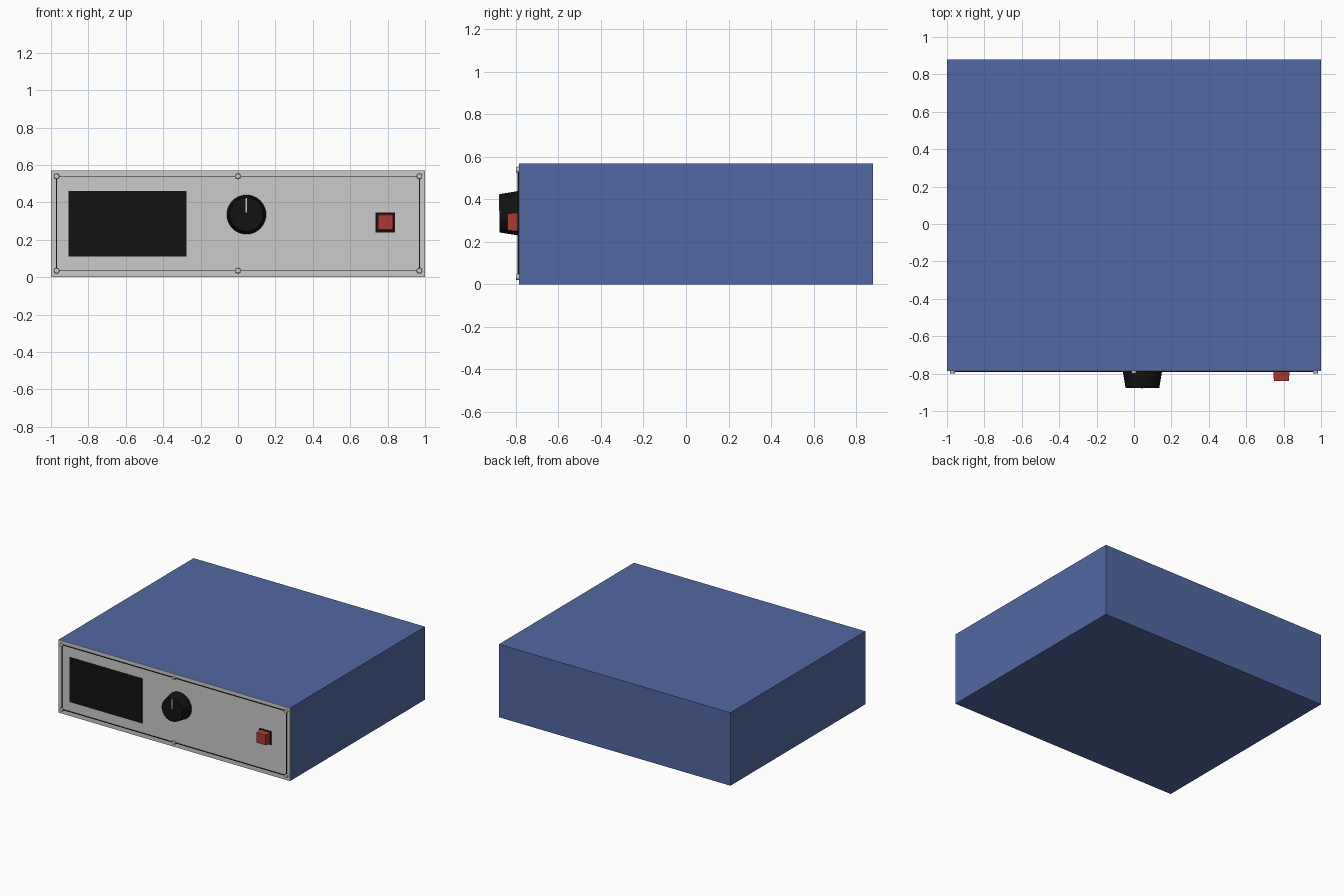
import bpy, bmesh, math

if "Cube" in bpy.data.objects:
    bpy.data.objects.remove(bpy.data.objects["Cube"])

FRONT = -0.786  # y of the front panel surface


def material(name, rgb):
    m = bpy.data.materials.new(name)
    m.diffuse_color = (*rgb, 1)
    m.use_nodes = True
    m.node_tree.nodes["Principled BSDF"].inputs["Base Color"].default_value = m.diffuse_color
    return m


blue = material("blue_paint", (0.085, 0.14, 0.36))
black = material("black_plastic", (0.006, 0.006, 0.006))
red = material("red_plastic", (0.42, 0.04, 0.035))


def box(name, x, y, z, mat=None):
    """Box from (min, max) ranges on each axis."""
    r = (x, y, z)
    bpy.ops.mesh.primitive_cube_add(size=1, location=[sum(a) / 2 for a in r])
    o = bpy.context.object
    o.name = name
    o.scale = [a[1] - a[0] for a in r]
    bpy.ops.object.transform_apply(location=False, rotation=False, scale=True)
    if mat:
        o.data.materials.append(mat)
    return o


def round_part(name, x, z, y0, y1, r0, r1, mat=None, sides=32):
    """Cone frustum pointing forward, from y0 (radius r0) to y1 (radius r1)."""
    bpy.ops.mesh.primitive_cone_add(vertices=sides, radius1=r0, radius2=r1, depth=y0 - y1,
                                    location=(x, (y0 + y1) / 2, z),
                                    rotation=(math.pi / 2, 0, 0))
    o = bpy.context.object
    o.name = name
    if mat:
        o.data.materials.append(mat)
    bpy.ops.object.shade_smooth_by_angle(angle=math.radians(35))
    return o


# Case and grey front panel
box("case", (-1, 1), (-0.783, 0.88), (0, 0.57), blue)
box("front_panel", (-1, 1), (FRONT, -0.783), (0, 0.57))

# Thin black outline running between the screws
for i, s in enumerate((-1, 1)):
    box(f"side_trim_{i}", (s * 0.97 - 0.002, s * 0.97 + 0.002),
        (-0.792, FRONT), (0.035, 0.54), black)
    zc = 0.2875 + s * 0.2525
    box(f"long_trim_{i}", (-0.968, 0.968), (-0.792, FRONT), (zc - 0.002, zc + 0.002), black)

# Panel screws
for x in (-0.97, 0, 0.97):
    for z in (0.035, 0.54):
        round_part("panel_screw", x, z, FRONT, -0.799, 0.015, 0.013, sides=16)

# Display window
box("display", (-0.905, -0.275), (-0.789, FRONT), (0.11, 0.46), black)

# Rotary knob with a rim bevel and a pointer line
knob = round_part("knob", 0.045, 0.335, FRONT, -0.878, 0.105, 0.09, black, 40)
box("knob_pointer", (0.041, 0.049), (-0.88, -0.876), (0.345, 0.423))

# Power switch: bezel and tapered red button
box("switch_bezel", (0.735, 0.84), (-0.79, FRONT), (0.24, 0.345), black)
button = box("switch_button", (0.744, 0.832), (-0.84, FRONT), (0.25, 0.338), red)
for v in button.data.vertices:
    if v.co.y < 0:
        v.co.x *= 0.9
        v.co.z *= 0.9
